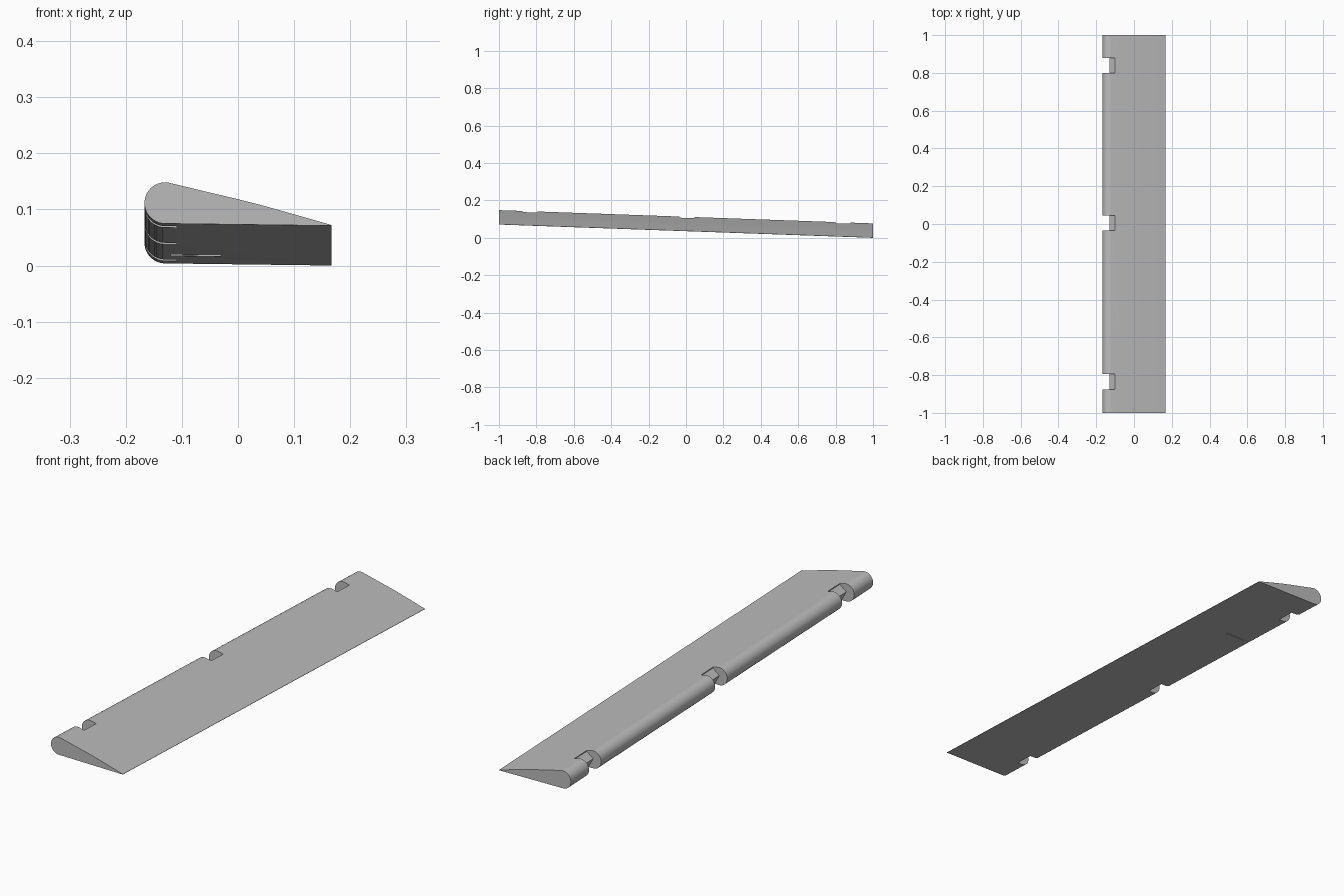
import bpy, math
from math import cos, sin, pi

if "Cube" in bpy.data.objects:
    bpy.data.objects.remove(bpy.data.objects["Cube"])

SLOPE = 0.0355                      # the panel drops gently towards the back
NOSE_X, NOSE_Z, NOSE_R = -0.13, 0.1115, 0.0367

grey = bpy.data.materials.new("light_grey")
grey.use_nodes = True
grey.diffuse_color = (0.5, 0.5, 0.5, 1)
grey.node_tree.nodes["Principled BSDF"].inputs["Base Color"].default_value = (0.5, 0.5, 0.5, 1)


def prism(name, profile, y0, y1):
    """Extrude an (x, z) profile along y, following the slope."""
    n = len(profile)
    verts = [(x, y, z - SLOPE * (y + 1)) for y in (y0, y1) for x, z in profile]
    faces = [tuple(range(n)), tuple(range(2 * n - 1, n - 1, -1))]
    faces += [(i, i + n, (i + 1) % n + n, (i + 1) % n) for i in range(n)]
    mesh = bpy.data.meshes.new(name)
    mesh.from_pydata(verts, [], faces)
    mesh.materials.append(grey)
    obj = bpy.data.objects.new(name, mesh)
    bpy.context.collection.objects.link(obj)
    # consistent outward normals
    bpy.context.view_layer.objects.active = obj
    bpy.ops.object.select_all(action='DESELECT')
    obj.select_set(True)
    bpy.ops.object.mode_set(mode='EDIT')
    bpy.ops.mesh.select_all(action='SELECT')
    bpy.ops.mesh.normals_make_consistent(inside=False)
    bpy.ops.object.mode_set(mode='OBJECT')
    return obj


# Wing flap: round nose, flat underside, slightly arched top
nose = [(NOSE_X + NOSE_R * cos(a), NOSE_Z + NOSE_R * sin(a))
        for a in (pi * (0.43 + 1.07 * i / 24) for i in range(25))]
tail = [(0.1665, 0.071), (0.1665, 0.0722)]
arch = [(0.12, 0.0855), (0.08, 0.097), (0.04, 0.108), (0.0, 0.1182), (-0.05, 0.130)]
flap = prism("flap_panel", nose + tail + arch, -1, 1)

# Hinge notches in the nose, with a pointed inner wall
notch = [(-0.25, 0.25), (-0.10, 0.25), (-0.10, 0.138), (-0.13, 0.115),
         (-0.11, 0.078), (-0.11, 0.0), (-0.25, 0.0)]
for y in (-0.835, 0.005, 0.84):
    cutter = prism("notch_cutter", notch, y - 0.04, y + 0.04)
    cutter.hide_render = True
    mod = flap.modifiers.new("hinge_notch", 'BOOLEAN')
    mod.operation, mod.solver, mod.object = 'DIFFERENCE', 'EXACT', cutter
    bpy.context.view_layer.objects.active = flap
    bpy.ops.object.modifier_apply(modifier=mod.name)
    bpy.data.objects.remove(cutter)

bpy.ops.object.select_all(action='DESELECT')
flap.select_set(True)
bpy.context.view_layer.objects.active = flap
bpy.ops.object.shade_smooth_by_angle(angle=math.radians(30))

# Thin control fin under the panel
fin = [(-0.12, 0.078), (-0.12, 0.0725), (-0.03, 0.071), (-0.03, 0.077)]
prism("control_fin", fin, 0.555, 0.565)
